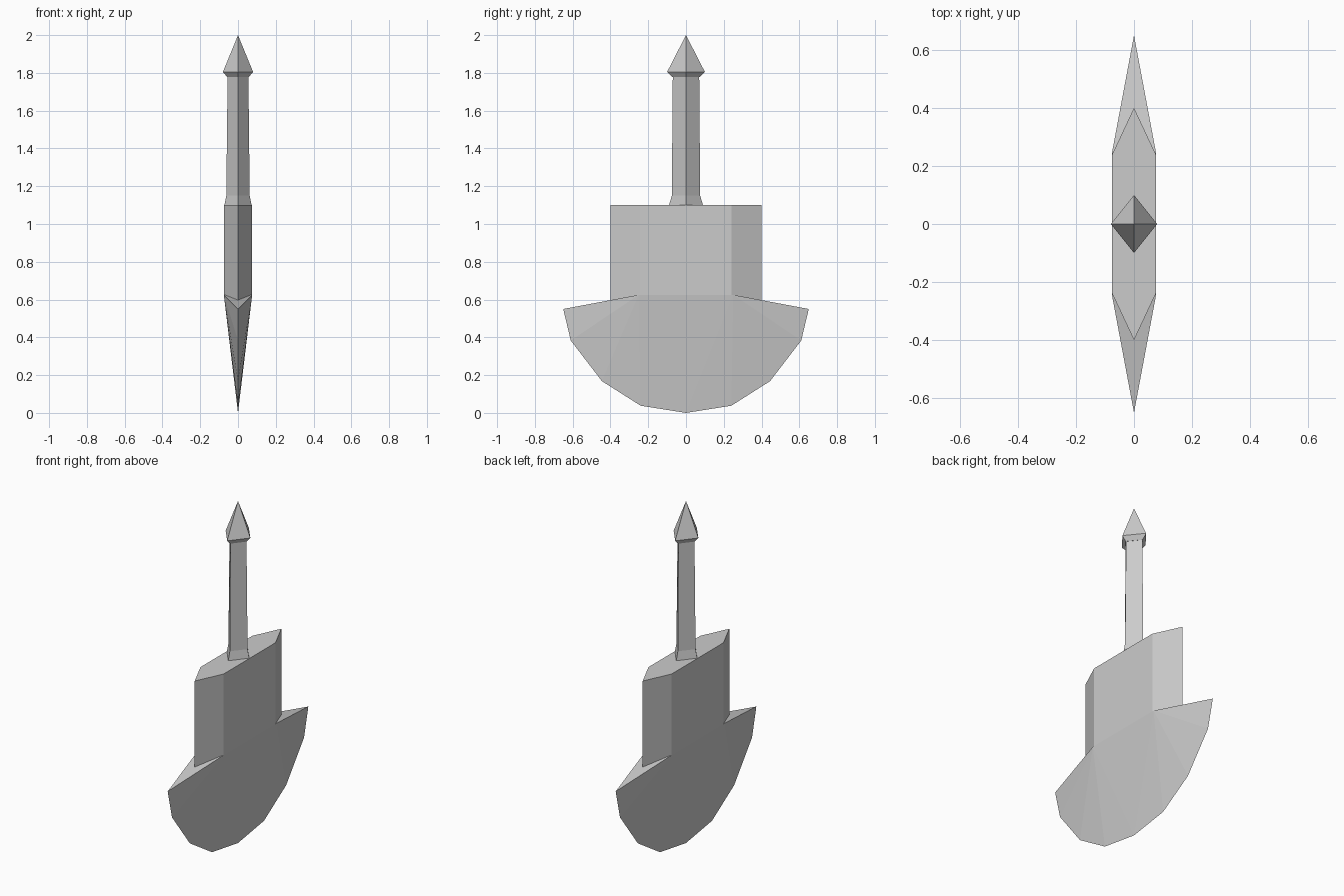
import bpy
import bmesh

default = bpy.data.objects.get("Cube")
if default:
    bpy.data.objects.remove(default, do_unlink=True)

# Single metal colour
GREY = (0.6, 0.6, 0.6, 1)
metal = bpy.data.materials.new("grey metal")
metal.use_nodes = True
metal.diffuse_color = GREY
shader = next(n for n in metal.node_tree.nodes if n.type == 'BSDF_PRINCIPLED')
shader.inputs["Base Color"].default_value = GREY


def finish(name, bm):
    bmesh.ops.recalc_face_normals(bm, faces=bm.faces)
    mesh = bpy.data.meshes.new(name)
    bm.to_mesh(mesh)
    bm.free()
    mesh.materials.append(metal)
    obj = bpy.data.objects.new(name, mesh)
    bpy.context.collection.objects.link(obj)
    return obj


def loft(name, rings, apex=None):
    """Join stacked rings of (x, y, z) points, closing with caps or an apex."""
    bm = bmesh.new()
    loops = [[bm.verts.new(p) for p in ring] for ring in rings]
    n = len(loops[0])
    for low, high in zip(loops, loops[1:]):
        for i in range(n):
            j = (i + 1) % n
            bm.faces.new((low[i], low[j], high[j], high[i]))
    bm.faces.new(loops[0][::-1])
    if apex:
        tip = bm.verts.new(apex)
        for i in range(n):
            bm.faces.new((loops[-1][i], loops[-1][(i + 1) % n], tip))
    else:
        bm.faces.new(loops[-1])
    return finish(name, bm)


def diamond(rx, ry, z):
    return [(rx, 0, z), (0, ry, z), (-rx, 0, z), (0, -ry, z)]


def hexagon(z, tip_z):
    return [(0.075, -0.24, z), (0.075, 0.24, z), (0, 0.4, tip_z),
            (-0.075, 0.24, z), (-0.075, -0.24, z), (0, -0.4, tip_z)]


# Six-sided body resting on the sloping shoulders of the blade
loft("body", [hexagon(0.625, 0.597), hexagon(1.1, 1.1)])

# Diamond handle with a flared foot, and its pointed pommel
loft("handle", [diamond(0.072, 0.09, 1.1), diamond(0.062, 0.075, 1.15),
                diamond(0.055, 0.07, 1.78)])
loft("pommel", [diamond(0.057, 0.072, 1.778), diamond(0.08, 0.1, 1.805)],
     apex=(0, 0, 2))

# Curved blade: flat cheeks fanning from the hub down to a sharp edge
half_edge = [(0.65, 0.55), (0.61, 0.383), (0.445, 0.168), (0.24, 0.038)]
bm = bmesh.new()
bottom = bm.verts.new((0, 0, 0))
hub = {(sx, sy): bm.verts.new((sx * 0.075, sy * 0.25, 0.625))
       for sx in (-1, 1) for sy in (-1, 1)}
for sy in (-1, 1):
    edge = [bm.verts.new((0, sy * y, z)) for y, z in half_edge] + [bottom]
    bm.faces.new((hub[-1, sy], hub[1, sy], edge[0]))
    for sx in (-1, 1):
        for a, b in zip(edge, edge[1:]):
            bm.faces.new((hub[sx, sy], a, b))
for sx in (-1, 1):
    bm.faces.new((hub[sx, -1], hub[sx, 1], bottom))
bm.faces.new((hub[-1, -1], hub[1, -1], hub[1, 1], hub[-1, 1]))
finish("blade", bm)
